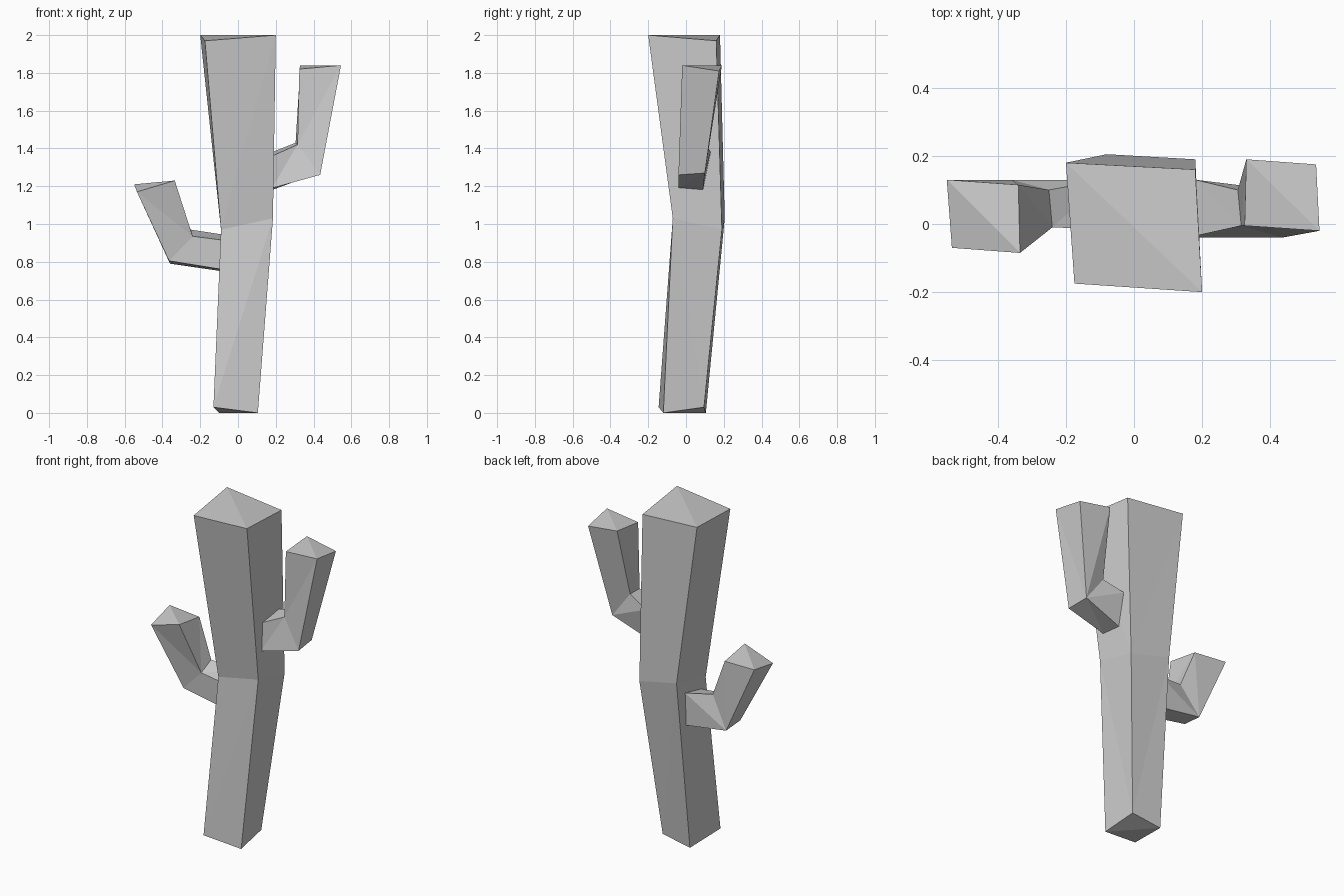
import bpy, bmesh

default = bpy.data.objects.get("Cube")
if default:
    bpy.data.objects.remove(default, do_unlink=True)

GREY = (0.6, 0.6, 0.6, 1.0)
material = bpy.data.materials.new("plain grey")
material.use_nodes = True
material.diffuse_color = GREY
material.node_tree.nodes["Principled BSDF"].inputs["Base Color"].default_value = GREY


def limb(name, rings, splits):
    """Skin a four-sided limb through rings of corners ordered
    front right, front left, back left, back right; splits picks each diagonal."""
    bm = bmesh.new()
    loops = [[bm.verts.new(p) for p in ring] for ring in rings]
    for low, high, rising in zip(loops, loops[1:], splits):
        for i in range(4):
            j = (i + 1) % 4
            # Alternate the diagonal so opposite sides mirror each other
            if rising == (i % 2 == 0):
                tris = (low[i], low[j], high[j]), (low[i], high[j], high[i])
            else:
                tris = (low[i], low[j], high[i]), (low[j], high[j], high[i])
            for tri in tris:
                bm.faces.new(tri)
    # Folded end caps
    for a, b, c, d in (loops[0], loops[-1]):
        bm.faces.new((a, b, d))
        bm.faces.new((b, c, d))
    bmesh.ops.recalc_face_normals(bm, faces=bm.faces)
    mesh = bpy.data.meshes.new(name)
    bm.to_mesh(mesh)
    bm.free()
    mesh.materials.append(material)
    obj = bpy.data.objects.new(name, mesh)
    bpy.context.collection.objects.link(obj)
    return obj


# Trunk: foot, bend, crown
limb("trunk", [
    [(-.13, -.145, .03), (.105, -.12, 0), (.09, .095, .03), (-.10, .105, 0)],
    [(-.09, -.06, .97), (.185, -.07, 1.03), (.18, .19, .97), (-.08, .205, 1.03)],
    [(-.175, -.175, 1.97), (.2, -.2, 2), (.18, .16, 1.97), (-.2, .18, 2)],
], (True, True))

# Upper arm: root, elbow, tip
limb("left_arm", [
    [(.18, -.035, 1.36), (.18, -.04, 1.19), (.18, .09, 1.18), (.18, .13, 1.38)],
    [(.315, -.005, 1.42), (.435, -.04, 1.26), (.425, .10, 1.27), (.305, .10, 1.43)],
    [(.325, -.005, 1.82), (.545, -.02, 1.84), (.535, .175, 1.81), (.33, .19, 1.84)],
], (False, True))

# Lower arm: root, elbow, tip
limb("right_arm", [
    [(-.085, -.01, .76), (-.085, -.015, .915), (-.085, .13, .945), (-.085, .13, .75)],
    [(-.365, 0, .805), (-.24, -.01, .935), (-.25, .10, .97), (-.36, .13, .79)],
    [(-.535, -.07, 1.17), (-.335, -.085, 1.23), (-.34, .115, 1.2), (-.55, .13, 1.21)],
], (True, False))
